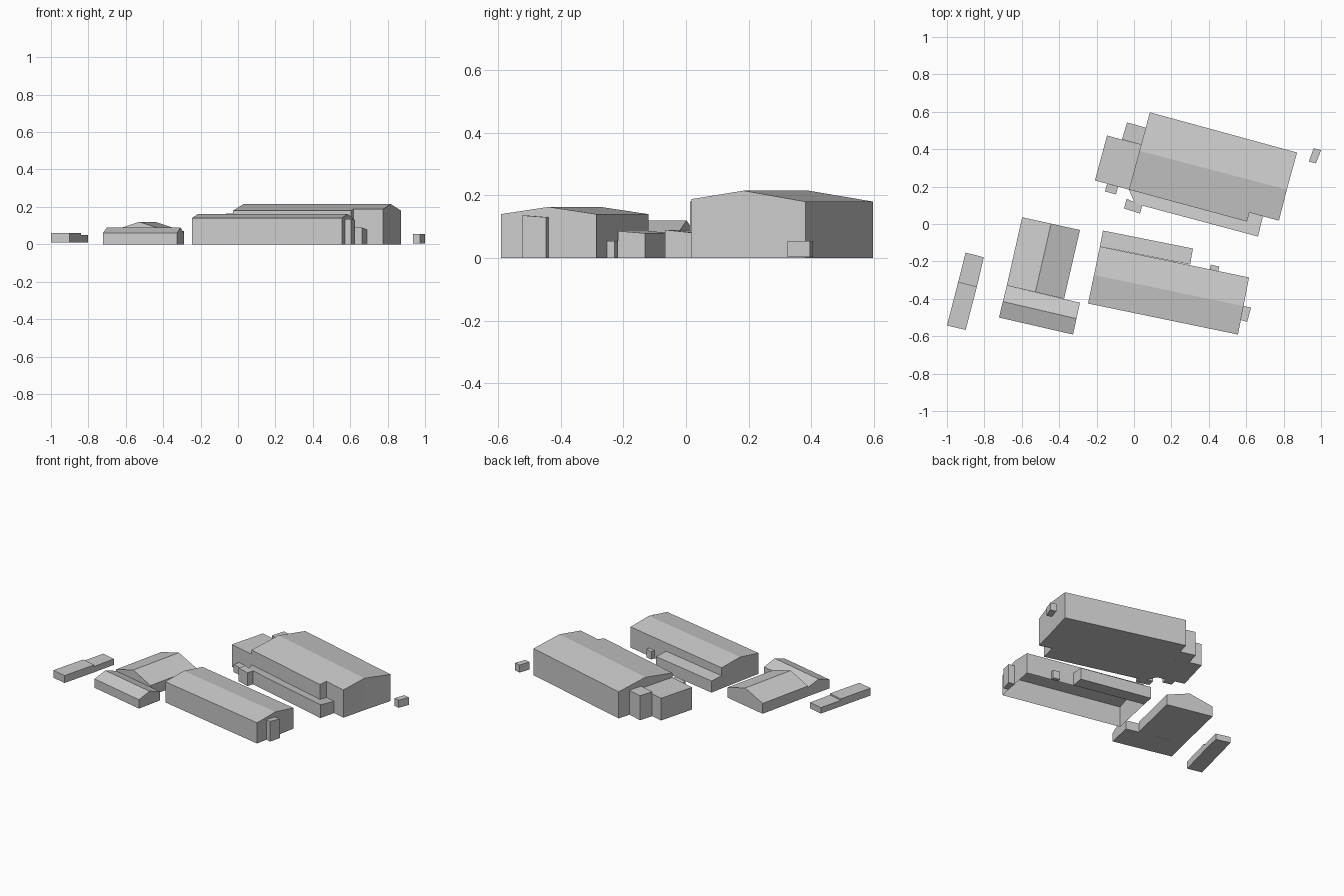
import bpy

if "Cube" in bpy.data.objects:
    bpy.data.objects.remove(bpy.data.objects["Cube"])


def solid(name, ring, roof=None, base=0.0, floor=True):
    """Walls under a counter-clockwise ring of roof-edge points, plus roof faces by ring index."""
    n = len(ring)
    verts = [tuple(p) for p in ring] + [(x, y, base) for x, y, z in ring]
    faces = [(n + i, n + (i + 1) % n, (i + 1) % n, i) for i in range(n)]
    faces += roof or [tuple(range(n))]
    if floor:
        faces.append(tuple(range(2 * n - 1, n - 1, -1)))
    mesh = bpy.data.meshes.new(name)
    mesh.from_pydata(verts, [], faces)
    mesh.update()
    obj = bpy.data.objects.new(name, mesh)
    bpy.context.collection.objects.link(obj)
    return obj


def block(name, corners, z, base=0.0):
    """Flat-topped block."""
    return solid(name, [(x, y, z) for x, y in corners], base=base)


def gable(name, sw, se, ne, nw, eave, ridge, ends, floor=True):
    """Pitched block whose ridge joins the midpoints of two opposite ends ('ew' or 'ns')."""
    c = [sw, se, ne, nw] if ends == 'ew' else [se, ne, nw, sw]

    def mid(a, b):
        return ((a[0] + b[0]) / 2, (a[1] + b[1]) / 2, ridge)
    p = [(x, y, eave) for x, y in c]
    ring = [p[0], p[1], mid(c[1], c[2]), p[2], p[3], mid(c[3], c[0])]
    return solid(name, ring, [(0, 1, 2, 5), (2, 3, 4, 5)], floor=floor)


# large hall with a notched front corner
solid("large_hall", [
    (-.027, .184, .18), (.604, .013, .18), (.617, .061, .188), (.775, .018, .188),
    (.817, .184, .215), (.872, .382, .18), (.085, .597, .18), (.029, .391, .215)],
    [(0, 1, 2, 3, 4, 7), (4, 5, 6, 7)])

# lean-to along the hall front, sloping slightly towards the hall
solid("hall_front_lean_to", [
    (.005, .109, .09), (.663, -.067, .09), (.69, .045, .078), (.617, .061, .078),
    (.604, .013, .08), (-.027, .184, .08)])
block("hall_front_porch", [(-.053, .083), (.032, .056), (.044, .099), (-.04, .135)], .09)

# annexes on the hall's west end
block("hall_west_annex", [(-.209, .233), (-.027, .184), (.038, .423), (-.144, .473)], .15)
block("hall_rear_annex", [(-.064, .452), (.038, .423), (.063, .515), (-.037, .543)], .165)
block("annex_step_box", [(-.155, .174), (-.096, .158), (-.086, .2), (-.144, .215)], .052)

# long front building, open underneath
gable("front_building", (-.246, -.425), (.556, -.591), (.615, -.286), (-.182, -.12),
      .14, .163, 'ew', floor=False)
solid("front_building_lean_to", [
    (-.182, -.12, .086), (.3, -.217, .086), (.315, -.131, .079), (-.166, -.035, .079)])
block("back_door_box", [(.405, -.242), (.45, -.252), (.456, -.228), (.411, -.217)], .054)
solid("end_porch", [(.57, -.513, .136), (.605, -.523, .136), (.626, -.447, .13), (.586, -.439, .13)])

# western building with a cross-gabled front wing
gable("west_building", (-.68, -.329), (-.374, -.4), (-.289, -.032), (-.598, .036),
      .07, .12, 'ns')
gable("west_front_wing", (-.722, -.5), (-.326, -.591), (-.289, -.421), (-.68, -.329),
      .06, .09, 'ew')

# narrow shed in two heights
block("shed_front", [(-1, -.543), (-.9, -.566), (-.84, -.335), (-.94, -.31)], .06, .01)
block("shed_rear", [(-.94, -.31), (-.84, -.335), (-.803, -.178), (-.9, -.153)], .05, .01)

# small detached hut
block("small_hut", [(.935, .334), (.973, .324), (1, .395), (.96, .405)], .054, .003)
